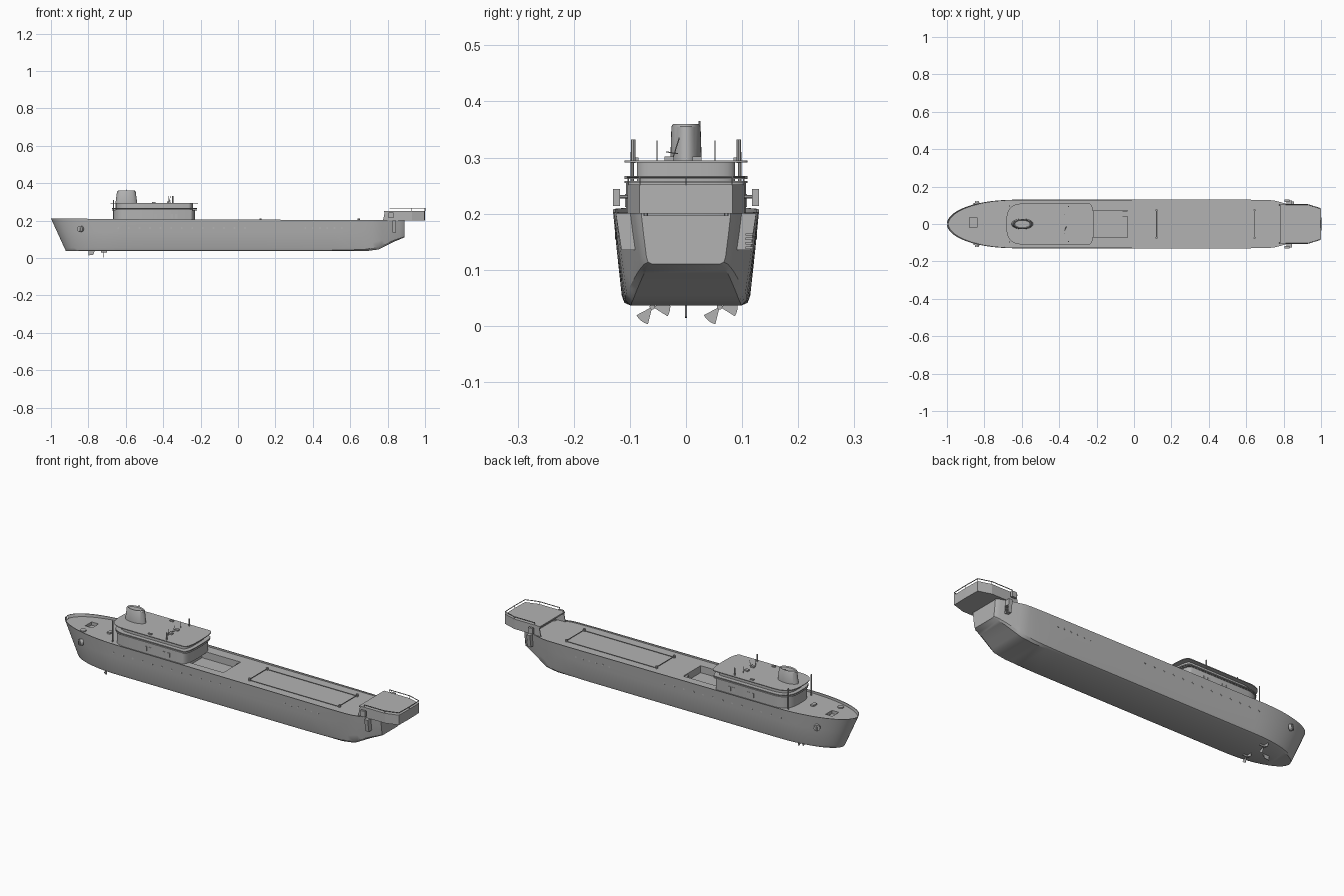
import bpy, bmesh, math
from math import sin, cos, pi, radians
from mathutils import Vector

if "Cube" in bpy.data.objects:
    bpy.data.objects.remove(bpy.data.objects["Cube"])

grey = bpy.data.materials.new("ship grey")
grey.use_nodes = True
grey.diffuse_color = (0.45, 0.45, 0.45, 1)
grey.node_tree.nodes["Principled BSDF"].inputs["Base Color"].default_value = (0.45, 0.45, 0.45, 1)


def finish(name, bm, smooth=False):
    bmesh.ops.recalc_face_normals(bm, faces=bm.faces[:])
    me = bpy.data.meshes.new(name)
    bm.to_mesh(me)
    bm.free()
    me.materials.append(grey)
    ob = bpy.data.objects.new(name, me)
    bpy.context.collection.objects.link(ob)
    if smooth:
        smooth_shade(ob)
    return ob


def smooth_shade(ob):
    bpy.ops.object.select_all(action='DESELECT')
    ob.select_set(True)
    bpy.context.view_layer.objects.active = ob
    bpy.ops.object.shade_smooth_by_angle(angle=radians(32))


def loft(bm, rings):
    """Skin closed rings of points and cap both ends."""
    vs = [[bm.verts.new(p) for p in r] for r in rings]
    n = len(vs[0])
    for a, b in zip(vs, vs[1:]):
        for i in range(n):
            j = (i + 1) % n
            bm.faces.new((a[i], a[j], b[j], b[i]))
    bm.faces.new(vs[0])
    bm.faces.new(vs[-1][::-1])


def box(bm, x0, x1, y0, y1, z0, z1):
    ring = lambda z: [(x0, y0, z), (x1, y0, z), (x1, y1, z), (x0, y1, z)]
    loft(bm, [ring(z0), ring(z1)])


def rod(bm, a, b, r=0.002, sides=8):
    a, b = Vector(a), Vector(b)
    q = (b - a).to_track_quat('Z', 'Y')
    ring = [q @ Vector((r * cos(2 * pi * i / sides), r * sin(2 * pi * i / sides), 0)) for i in range(sides)]
    loft(bm, [[a + p for p in ring], [b + p for p in ring]])


def prism(bm, outline, z0, z1):
    loft(bm, [[(x, y, z) for x, y in outline] for z in (z0, z1)])


def lerp(table, x):
    if x <= table[0][0]:
        return table[0][1]
    for (a, u), (b, v) in zip(table, table[1:]):
        if x <= b:
            return u + (v - u) * (x - a) / (b - a)
    return table[-1][1]


# Hull: lofted cross-sections with a raked bow and a rising stern
STERN_WIDTH = [(0.6, 0.13), (0.74, 0.128), (0.79, 0.115), (0.85, 0.098), (0.88, 0.088), (0.89, 0.08)]
KEEL = [(0.68, 0.036), (0.75, 0.045), (0.83, 0.085), (0.89, 0.11)]
BILGE = [(0.55, 0.053), (0.68, 0.07), (0.75, 0.09), (0.85, 0.116), (0.89, 0.122)]
RIM = [(-1, 0.212), (-0.6, 0.207), (0.89, 0.202)]


def deck_width(x):
    if x < -0.62:
        u = min((-0.62 - x) / 0.38, 0.9995)
        return 0.13 * math.sqrt(1 - u ** 2.2)
    return lerp(STERN_WIDTH, x)


def section(x):
    w, zb, zc, zt = deck_width(x), lerp(KEEL, x), lerp(BILGE, x), lerp(RIM, x)
    wb, wi = w * 0.88, max(w - 0.004, w * 0.6)
    half = [(wb * 0.86, zb), (wb * 0.96, zb + 0.3 * (zc - zb)), (wb, zc),
            (w * 0.95, zc + 0.55 * (zt - zc)), (w, zt), (wi, zt), (wi, 0.197)]
    rake = 0.08 * min(1, max(0, (-0.6 - x) / 0.4))
    loop = half + [(-y, z) for y, z in reversed(half)]
    return [(x + rake * (1 - (z - 0.036) / 0.175), y, z) for y, z in loop]


stations = [-0.62 - 0.38 * sin(pi / 2 * i / 16) for i in range(16, -1, -1)]
stations += [-0.3, 0.1, 0.5, 0.6, 0.65, 0.68, 0.72, 0.75, 0.77, 0.79, 0.81, 0.83, 0.85, 0.865, 0.88, 0.89]
bm = bmesh.new()
loft(bm, [section(x) for x in stations])
hull = finish("hull", bm)

# Sunken cargo well and fore hatch
bm = bmesh.new()
box(bm, -0.26, -0.035, -0.072, 0.072, 0.16, 0.25)
box(bm, -0.88, -0.84, -0.018, 0.036, 0.18, 0.25)
cutter = finish("well_cutter", bm)
cutter.hide_render = True
mod = hull.modifiers.new("wells", 'BOOLEAN')
mod.operation, mod.object, mod.solver = 'DIFFERENCE', cutter, 'EXACT'
bpy.context.view_layer.objects.active = hull
bpy.ops.object.modifier_apply(modifier="wells")
bpy.data.objects.remove(cutter)
smooth_shade(hull)


# Deckhouse: stacked slabs with rounded ends
def house_outline(x0, x1, w, left=0.1, right=0.03, n=16):
    pts = []
    for i in range(2 * n):
        a = pi * (i + 0.5) / n
        c, s = cos(a), sin(a)
        px, py = abs(c) ** 0.75, w * math.copysign(abs(s) ** 0.65, s)
        pts.append((x1 - right + right * px if c > 0 else x0 + left - left * px, py))
    return pts


for name, x0, x1, w, z0, z1 in [
        ("lower_deckhouse", -0.67, -0.23, 0.107, 0.195, 0.255),
        ("boat_deck", -0.675, -0.22, 0.11, 0.255, 0.258),
        ("boat_deck_rim", -0.675, -0.22, 0.11, 0.262, 0.267),
        ("upper_deckhouse", -0.655, -0.24, 0.088, 0.258, 0.291),
        ("deckhouse_roof", -0.683, -0.215, 0.11, 0.291, 0.295)]:
    bm = bmesh.new()
    prism(bm, house_outline(x0, x1, w), z0, z1)
    finish(name, bm, True)

# Funnel
bm = bmesh.new()
oval = lambda cx, rx, ry, z: [(cx + rx * cos(2 * pi * i / 32), ry * sin(2 * pi * i / 32), z) for i in range(32)]
loft(bm, [oval(-0.597, 0.058, 0.028, 0.294), oval(-0.597, 0.05, 0.026, 0.355),
          oval(-0.597, 0.045, 0.023, 0.36), oval(-0.597, 0.04, 0.02, 0.354)])
finish("funnel", bm, True)

# Roof masts, side posts and vents
bm = bmesh.new()
for s in (-1, 1):
    rod(bm, (-0.35, s * 0.094, 0.29), (-0.35, s * 0.094, 0.332), 0.004)
    rod(bm, (-0.665, s * 0.096, 0.2), (-0.665, s * 0.096, 0.31), 0.003)
    rod(bm, (-0.37, s * 0.052, 0.29), (-0.37, s * 0.052, 0.33), 0.001)
    box(bm, -0.46, -0.44, s * 0.09 - 0.005, s * 0.09 + 0.005, 0.294, 0.3)
rod(bm, (-0.37, -0.025, 0.294), (-0.36, -0.012, 0.335), 0.001)
rod(bm, (-0.37, -0.035, 0.31), (-0.36, -0.015, 0.307), 0.001)
rod(bm, (-0.595, 0.024, 0.35), (-0.595, 0.024, 0.365), 0.002)
for y in (-0.03, 0.02):
    box(bm, -0.38, -0.36, y - 0.008, y + 0.008, 0.294, 0.302)
finish("roof_masts", bm)

# Deckhouse windows
bm = bmesh.new()
for s in (-1, 1):
    for x in (-0.465, -0.44, -0.355, -0.33):
        box(bm, x - 0.007, x + 0.007, s * 0.107 - 0.002, s * 0.107 + 0.002, 0.212, 0.235)
finish("deckhouse_windows", bm)

# Portholes and anchors
bm = bmesh.new()
for s in (-1, 1):
    for x in [-0.64 + 0.0565 * i for i in range(13)] + [0.36 + 0.039 * i for i in range(6)]:
        y = s * deck_width(x) * 0.961
        rod(bm, (x, y - 0.002, 0.16), (x, y + 0.002, 0.16), 0.005, 12)
finish("portholes", bm)
bm = bmesh.new()
for s in (-1, 1):
    rod(bm, (-0.838, s * 0.102, 0.155), (-0.846, s * 0.116, 0.155), 0.016, 16)
    rod(bm, (-0.846, s * 0.116, 0.163), (-0.846, s * 0.118, 0.143), 0.004)
finish("anchors", bm)

# Bow deck fittings
bm = bmesh.new()
rod(bm, (-0.855, -0.07, 0.195), (-0.855, -0.07, 0.203), 0.015, 16)
box(bm, -0.745, -0.727, -0.03, 0.0, 0.195, 0.205)
finish("bow_fittings", bm)

# Main deck rails and bollards
bm = bmesh.new()
for s in (-1, 1):
    rod(bm, (0.12, s * 0.074, 0.199), (0.65, s * 0.074, 0.199), 0.0015, 6)
    for x in (0.12, 0.645):
        rod(bm, (x, s * 0.074, 0.195), (x, s * 0.074, 0.21), 0.006)
for x in (0.12, 0.645):
    rod(bm, (x, -0.074, 0.204), (x, 0.074, 0.204), 0.002)
finish("deck_rails", bm)

# Cargo well stair and hatch board
bm = bmesh.new()
for i in range(4):
    box(bm, -0.07 + 0.008 * i, -0.035, 0.04, 0.07, 0.16, 0.167 + 0.008 * i)
finish("well_stairs", bm)

# Stern platform with side brackets and top rail
plan = [(0.78, -0.104), (0.93, -0.104), (0.998, -0.083), (1.0, 0), (0.998, 0.083), (0.93, 0.104), (0.78, 0.104)]
bm = bmesh.new()
prism(bm, [(max(x, 0.83), y) for x, y in plan], 0.2, 0.25)
prism(bm, plan, 0.245, 0.252)
for s in (-1, 1):
    ring = lambda y: [(0.775, y, 0.2), (0.83, y, 0.2), (0.83, y, 0.247), (0.785, y, 0.247)]
    loft(bm, [ring(s * 0.1), ring(s * 0.104)])
finish("stern_platform", bm)

bm = bmesh.new()
rail = [(max(x, 0.81), y, 0.265) for x, y in plan]
for a, b in zip(rail, rail[1:]):
    rod(bm, a, b, 0.002, 6)
for x, y, z in rail:
    rod(bm, (x, y * 0.99, 0.25), (x, y * 0.99, z), 0.0012, 6)
finish("platform_rail", bm)

bm = bmesh.new()
for s in (-1, 1):
    ring = lambda x: [(x, s * 0.08, 0.135), (x, s * 0.115, 0.135), (x, s * 0.125, 0.2), (x, s * 0.085, 0.2)]
    loft(bm, [ring(0.825), ring(0.845)])
    box(bm, 0.805, 0.832, s * 0.124 - 0.006, s * 0.124 + 0.006, 0.214, 0.244)
    rod(bm, (0.818, s * 0.1, 0.23), (0.818, s * 0.124, 0.23), 0.003)
for i in range(4):
    box(bm, 0.845, 0.855, 0.106, 0.119, 0.137 + 0.008 * i, 0.141 + 0.008 * i)
finish("stern_brackets", bm)

# Twin propellers, shafts and rudder under the hull
bm = bmesh.new()
for s in (-1, 1):
    hub = Vector((-0.72, s * 0.06, 0.034))
    rod(bm, hub - Vector((0.012, 0, 0)), hub + Vector((0.02, 0, 0)), 0.005, 12)
    for mid in (232, -8, 112):
        arc = [radians(mid - 24 + 8 * i) for i in range(7)]
        fan = [(0, 0)] + [(0.032 * cos(a), 0.032 * sin(a)) for a in arc]
        loft(bm, [[(hub.x + d, hub.y + y, hub.z + z) for y, z in fan] for d in (-0.001, 0.001)])
finish("propellers", bm)

bm = bmesh.new()
ring = lambda y: [(-0.8, y, 0.014), (-0.775, y, 0.016), (-0.765, y, 0.04), (-0.8, y, 0.04)]
loft(bm, [ring(-0.002), ring(0.002)])
finish("rudder", bm)
